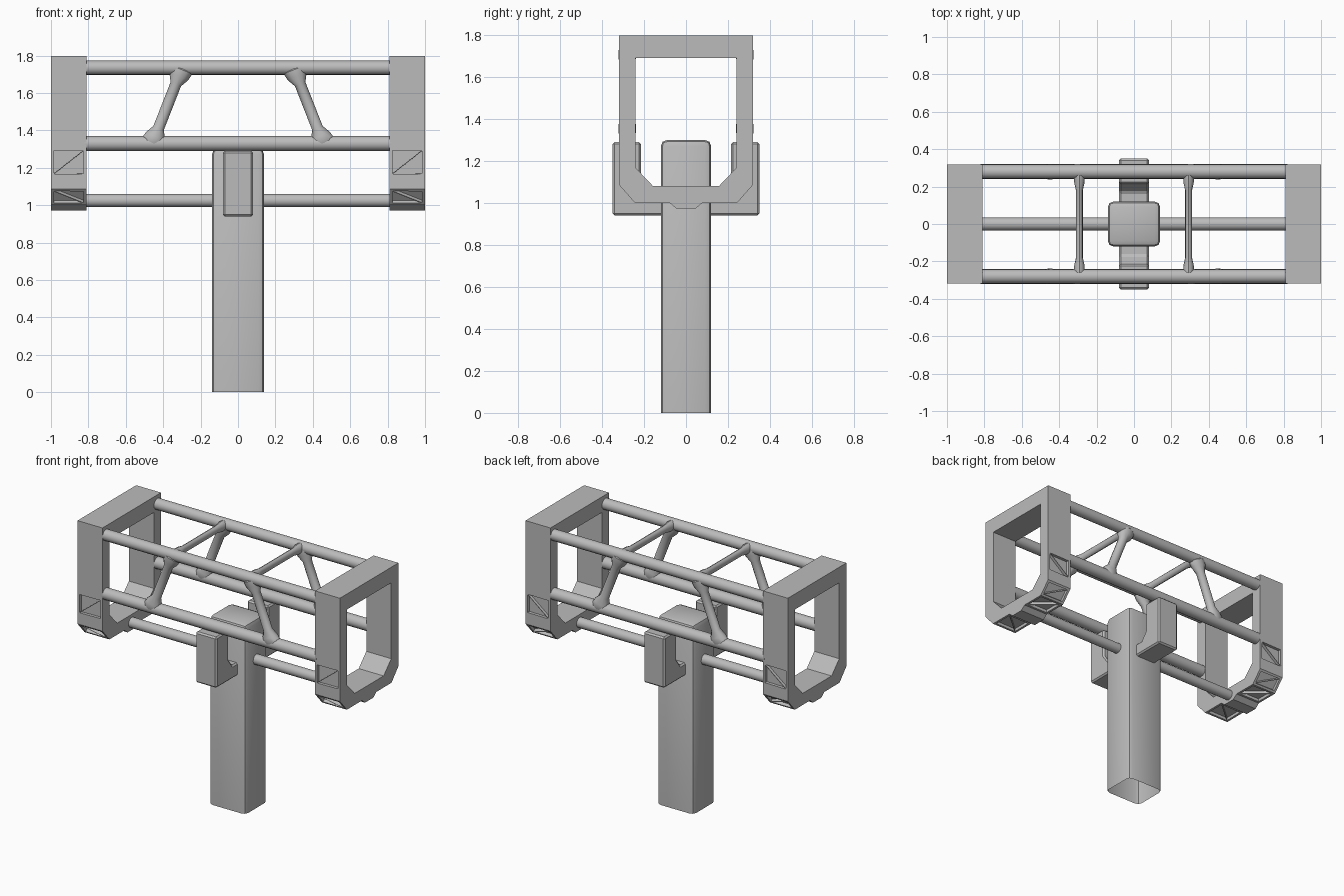
import bpy, bmesh, math
from mathutils import Vector

cube = bpy.data.objects.get("Cube")
if cube:
    bpy.data.objects.remove(cube)

grey = bpy.data.materials.new("plain_grey")
grey.use_nodes = True
grey.diffuse_color = (0.5, 0.5, 0.5, 1)
grey.node_tree.nodes["Principled BSDF"].inputs["Base Color"].default_value = (0.5, 0.5, 0.5, 1)


def finish(name, bm, smooth=True):
    bmesh.ops.recalc_face_normals(bm, faces=bm.faces)
    mesh = bpy.data.meshes.new(name)
    bm.to_mesh(mesh)
    bm.free()
    mesh.materials.append(grey)
    obj = bpy.data.objects.new(name, mesh)
    bpy.context.collection.objects.link(obj)
    if smooth:
        bpy.ops.object.select_all(action="DESELECT")
        obj.select_set(True)
        bpy.context.view_layer.objects.active = obj
        bpy.ops.object.shade_smooth_by_angle(angle=math.radians(35))
    return obj


def tube(name, a, b, sections, sides=16):
    """Oval tube from a to b; sections are (fraction, in-plane radius, side radius)."""
    a, b = Vector(a), Vector(b)
    axis = (b - a).normalized()
    side = Vector((1, 0, 0)) if abs(axis.y) > 0.9 else Vector((0, 1, 0))
    up = axis.cross(side)
    bm = bmesh.new()
    rings = []
    for t, ru, rv in sections:
        angles = [math.tau * i / sides for i in range(sides)]
        rings.append([bm.verts.new(a.lerp(b, t) + up * ru * math.cos(w) + side * rv * math.sin(w))
                      for w in angles])
    for r, s in zip(rings, rings[1:]):
        for i in range(sides):
            j = (i + 1) % sides
            bm.faces.new((r[i], r[j], s[j], s[i]))
    bm.faces.new(rings[0])
    bm.faces.new(rings[-1])
    return finish(name, bm)


def rod(name, a, b, r):
    return tube(name, a, b, [(0, r, r), (1, r, r)])


# Post, rounded and open at the bottom
bm = bmesh.new()
bmesh.ops.create_cube(bm, size=1)
for v in bm.verts:
    v.co = Vector((v.co.x * 0.28, v.co.y * 0.24, (v.co.z + 0.5) * 1.3))
bm.faces.ensure_lookup_table()
bottom = min(bm.faces, key=lambda f: f.calc_center_median().z)
bmesh.ops.delete(bm, geom=[bottom], context="FACES_ONLY")
edges = [e for e in bm.edges if not e.is_boundary]
bmesh.ops.bevel(bm, geom=edges, offset=0.03, segments=2, profile=0.5, affect="EDGES")
finish("post", bm)

# L-shaped side brackets hooked onto the post
bracket = [(0.1, 0.94), (0.35, 0.94), (0.35, 1.29), (0.214, 1.29),
           (0.214, 1.09), (0.17, 1.03), (0.1, 1.03)]
for label, s in (("front", -1), ("back", 1)):
    bm = bmesh.new()
    face = bm.faces.new([bm.verts.new((-0.08, s * y, z)) for y, z in bracket])
    ext = bmesh.ops.extrude_face_region(bm, geom=[face])
    for v in ext["geom"]:
        if isinstance(v, bmesh.types.BMVert):
            v.co.x = 0.08
    obj = finish(label + "_bracket", bm, smooth=False)
    bevel = obj.modifiers.new("soft_edges", "BEVEL")
    bevel.width = 0.01
    bevel.segments = 1

# End frames: paired outer and inner outline points, half a section (y, z)
outer = [(0.045, 0.973), (0.078, 1.0), (0.243, 1.0), (0.319, 1.086),
         (0.319, 1.152), (0.319, 1.308), (0.319, 1.797)]
inner = [(0.045, 1.08), (0.078, 1.08), (0.157, 1.08), (0.24, 1.167),
         (0.24, 1.19), (0.24, 1.308), (0.24, 1.69)]
pocket_steps = (1, 2, 4)


def whole(half):
    return half + [(-y, z) for y, z in reversed(half)]


for label, x0, x1 in (("left", 0.81, 1.0), ("right", -1.0, -0.81)):
    bm = bmesh.new()
    loops = [[bm.verts.new((x, y, z)) for y, z in whole(half)]
             for x, half in ((x0, outer), (x1, outer), (x1, inner), (x0, inner))]
    n = len(loops[0])
    pockets = []
    for k in range(4):
        p, q = loops[k], loops[(k + 1) % 4]
        for i in range(n):
            j = (i + 1) % n
            f = bm.faces.new((p[i], p[j], q[j], q[i]))
            if k == 0 and (i in pocket_steps or n - 2 - i in pocket_steps):
                pockets.append(f)
    bmesh.ops.recalc_face_normals(bm, faces=bm.faces)
    # Ribbed triangular pockets sunk into the outside
    bmesh.ops.inset_individual(bm, faces=pockets, thickness=0.018)
    triangles = []
    for f in pockets:
        upright = abs(f.normal.z) < 0.1
        corners = sorted(f.verts, key=lambda v: (v.co.x, v.co.z, abs(v.co.y)))
        low, high = corners[:2]
        start = low if upright else high
        ring = list(f.verts)
        end = ring[(ring.index(start) + 2) % 4]
        part, _ = bmesh.utils.face_split(f, start, end)
        triangles += [f, part]
    bmesh.ops.inset_individual(bm, faces=triangles, thickness=0.005)
    bmesh.ops.inset_individual(bm, faces=triangles, thickness=0.0005, depth=-0.02)
    finish(label + "_end_frame", bm, smooth=False)

# Long rods between the end frames
for label, y in (("front", -0.28), ("back", 0.28)):
    rod(label + "_upper_rod", (-0.82, y, 1.735), (0.82, y, 1.735), 0.038)
    rod(label + "_middle_rod", (-0.82, y, 1.33), (0.82, y, 1.33), 0.04)
rod("lower_rod", (-0.83, 0, 1.025), (0.83, 0, 1.025), 0.035)

# Slanted braces and cross bars with flared joints
flare = [(-0.05, 0.05, 0.03), (0, 0.065, 0.042), (0.09, 0.055, 0.042), (0.2, 0.03, 0.03),
         (0.8, 0.03, 0.03), (0.91, 0.055, 0.042), (1, 0.062, 0.042), (1.04, 0.05, 0.03)]
bar = [(0, 0.034, 0.028), (0.1, 0.034, 0.028), (0.18, 0.026, 0.018),
       (0.82, 0.026, 0.018), (0.9, 0.034, 0.028), (1, 0.034, 0.028)]
for side, s in (("left", 1), ("right", -1)):
    for label, y in (("front", -0.28), ("back", 0.28)):
        tube(f"{label}_{side}_brace", (s * 0.455, y, 1.335), (s * 0.302, y, 1.725), flare, 12)
    tube(side + "_cross_bar", (s * 0.292, -0.28, 1.735), (s * 0.292, 0.28, 1.735), bar, 12)
